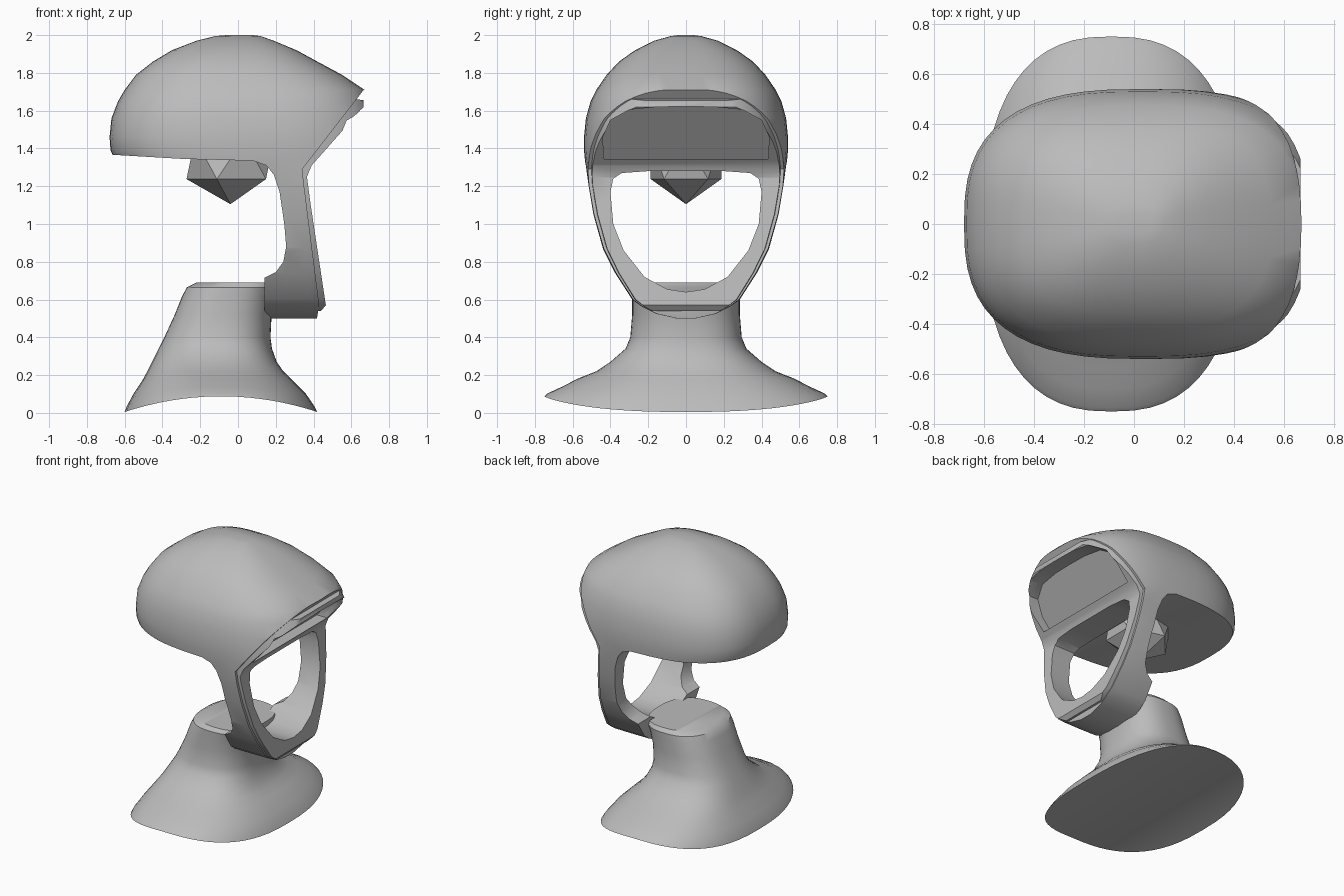
import bpy, bmesh, math
from mathutils import Vector

old = bpy.data.objects.get("Cube")
if old:
    bpy.data.objects.remove(old, do_unlink=True)

grey = bpy.data.materials.new("plain_grey")
grey.use_nodes = True
grey.diffuse_color = (0.5, 0.5, 0.5, 1)
grey.node_tree.nodes["Principled BSDF"].inputs["Base Color"].default_value = (0.5, 0.5, 0.5, 1)


def finish(name, bm):
    bmesh.ops.recalc_face_normals(bm, faces=bm.faces)
    mesh = bpy.data.meshes.new(name)
    bm.to_mesh(mesh)
    bm.free()
    mesh.materials.append(grey)
    ob = bpy.data.objects.new(name, mesh)
    bpy.context.collection.objects.link(ob)
    return ob


def loft(name, rings, power, arch=None, n=56, shrink=1.0):
    """Stack rounded-box rings (z, back x, front x, half width)."""
    bm = bmesh.new()
    loops = []
    for z, back, front, half in rings:
        loop = []
        for i in range(n):
            a = math.tau * i / n
            c, s = math.cos(a), math.sin(a)
            x = (back + front) / 2 + (front - back) / 2 * math.copysign(abs(c) ** (2 / power), c)
            y = half * shrink * math.copysign(abs(s) ** (2 / power), s) if i % (n // 2) else 0
            loop.append(bm.verts.new((x, y, z + (arch(x, z) if arch else 0))))
        loops.append(loop)
    for low, high in zip(loops, loops[1:]):
        for i in range(n):
            j = (i + 1) % n
            bm.faces.new((low[i], low[j], high[j], high[i]))
    # end caps as strips running side to side
    for loop in (loops[0], loops[-1]):
        for i in range(n // 2):
            strip = [loop[i], loop[i + 1], loop[(n - i - 1) % n], loop[(n - i) % n]]
            bm.faces.new(list(dict.fromkeys(strip)))
    return finish(name, bm)


def prism(name, points, offset):
    """Extrude a closed 3D outline along an offset."""
    bm = bmesh.new()
    face = bm.faces.new([bm.verts.new(p) for p in points])
    new = bmesh.ops.extrude_face_region(bm, geom=[face])["geom"]
    bmesh.ops.translate(bm, vec=offset, verts=[g for g in new if isinstance(g, bmesh.types.BMVert)])
    return finish(name, bm)


def side_prism(name, outline):
    return prism(name, [(x, -1, z) for x, z in outline], Vector((0, 2, 0)))


def combine(ob, cutter, operation):
    mod = ob.modifiers.new("cut", "BOOLEAN")
    mod.object, mod.operation, mod.solver = cutter, operation, "EXACT"
    bpy.context.view_layer.update()
    graph = bpy.context.evaluated_depsgraph_get()
    mesh = bpy.data.meshes.new_from_object(ob.evaluated_get(graph))
    ob.modifiers.clear()
    ob.data = mesh


def mirrored(half):
    return half + [(-y, z) for y, z in reversed(half) if y > 0]


# Head volume, later trimmed to a cap with a face band
head_rings = [
    (.5, -.3, .8, .05), (.525, -.3, .8, .16), (.56, -.3, .8, .23), (.6, -.3, .8, .285),
    (.74, -.3, .8, .375), (.87, -.3, .8, .44), (1.05, -.3, .8, .49),
    (1.2, -.3, .8, .515), (1.335, -.65, .79, .535), (1.39, -.675, .78, .54),
    (1.46, -.68, .76, .54), (1.56, -.67, .74, .53), (1.65, -.635, .7, .505),
    (1.71, -.6, .67, .475), (1.79, -.54, .55, .42), (1.86, -.45, .42, .355),
    (1.92, -.35, .31, .27), (1.97, -.22, .19, .17), (1.995, -.12, .12, .08), (2, -.06, .08, .04),
]
inner_edge = [
    (.14, .53), (.14, .715), (.2, .745), (.24, .8), (.255, .88), (.245, 1), (.22, 1.17),
    (.19, 1.26), (.15, 1.31), (.08, 1.335), (-.3, 1.345), (-.64, 1.365), (-.8, 1.37),
]
head = loft("head_cap_and_band", head_rings, 2.7)
face_rim = loft("face_rim", head_rings, 2.7, shrink=.965)

head_profile = side_prism("head_profile", inner_edge + [
    (-.8, 2.1), (.8, 2.1), (.8, 1.71), (.665, 1.71), (.635, 1.67), (.34, 1.29),
    (.35, 1.2), (.43, .57), (.4, .4), (.14, .4)])
rim_profile = side_prism("rim_profile", [
    (.6, 1.665), (.665, 1.655), (.665, 1.62), (.39, 1.31), (.365, 1.25), (.385, 1.1),
    (.465, .57), (.44, .54), (.4, .54), (.32, 1.2), (.31, 1.3)])

# Face opening and tilted visor recess
opening_half = [(0, .64), (.1, .655), (.22, .72), (.33, .86), (.385, 1), (.4, 1.17),
                (.385, 1.24), (.34, 1.27), (.2, 1.28)]
opening = prism("face_opening", [(-.2, y, z) for y, z in mirrored(opening_half)], Vector((1.2, 0, 0)))

visor_half = [(0, 1.345), (.435, 1.345), (.44, 1.46), (.4, 1.55), (.3, 1.605), (.15, 1.62), (0, 1.622)]
visor_path = visor_half + [(-y, z) for y, z in visor_half[-2:0:-1]]
visor = prism("visor_recess", [(.31 + (z - 1.31) * .8, y, z) for y, z in visor_path], Vector((.5, 0, 0)))

cutters = [head_profile, rim_profile, opening, visor]
for part, profile in ((head, head_profile), (face_rim, rim_profile)):
    combine(part, profile, "INTERSECT")
    combine(part, opening, "DIFFERENCE")
    combine(part, visor, "DIFFERENCE")
for cutter in cutters:
    bpy.data.objects.remove(cutter, do_unlink=True)


# Neck flaring into shoulders with an arched underside
def shoulder_arch(x, z):
    return max(0, 1 - z / .2) * .085 * (1 - ((x + .09) / .51) ** 2)


neck = loft("neck_and_shoulders", [
    (.005, -.6, .42, .75), (.03, -.59, .405, .735), (.09, -.555, .36, .66), (.17, -.505, .285, .57),
    (.22, -.48, .24, .475), (.27, -.455, .205, .4), (.34, -.42, .18, .32), (.4, -.39, .172, .295),
    (.52, -.335, .178, .285), (.62, -.295, .2, .285), (.665, -.27, .22, .285), (.69, -.22, .22, .26)],
    2.5, shoulder_arch)

# Faceted knob below the cap
bm = bmesh.new()
bmesh.ops.create_icosphere(bm, subdivisions=1, radius=1)
bmesh.ops.scale(bm, vec=(.26, .22, .24), verts=bm.verts)
bmesh.ops.translate(bm, vec=(-.04, 0, 1.345), verts=bm.verts)
finish("hanging_knob", bm)

bpy.ops.object.select_all(action="DESELECT")
for ob in (head, face_rim, neck):
    ob.select_set(True)
bpy.context.view_layer.objects.active = head
bpy.ops.object.shade_smooth_by_angle(angle=math.radians(35))
